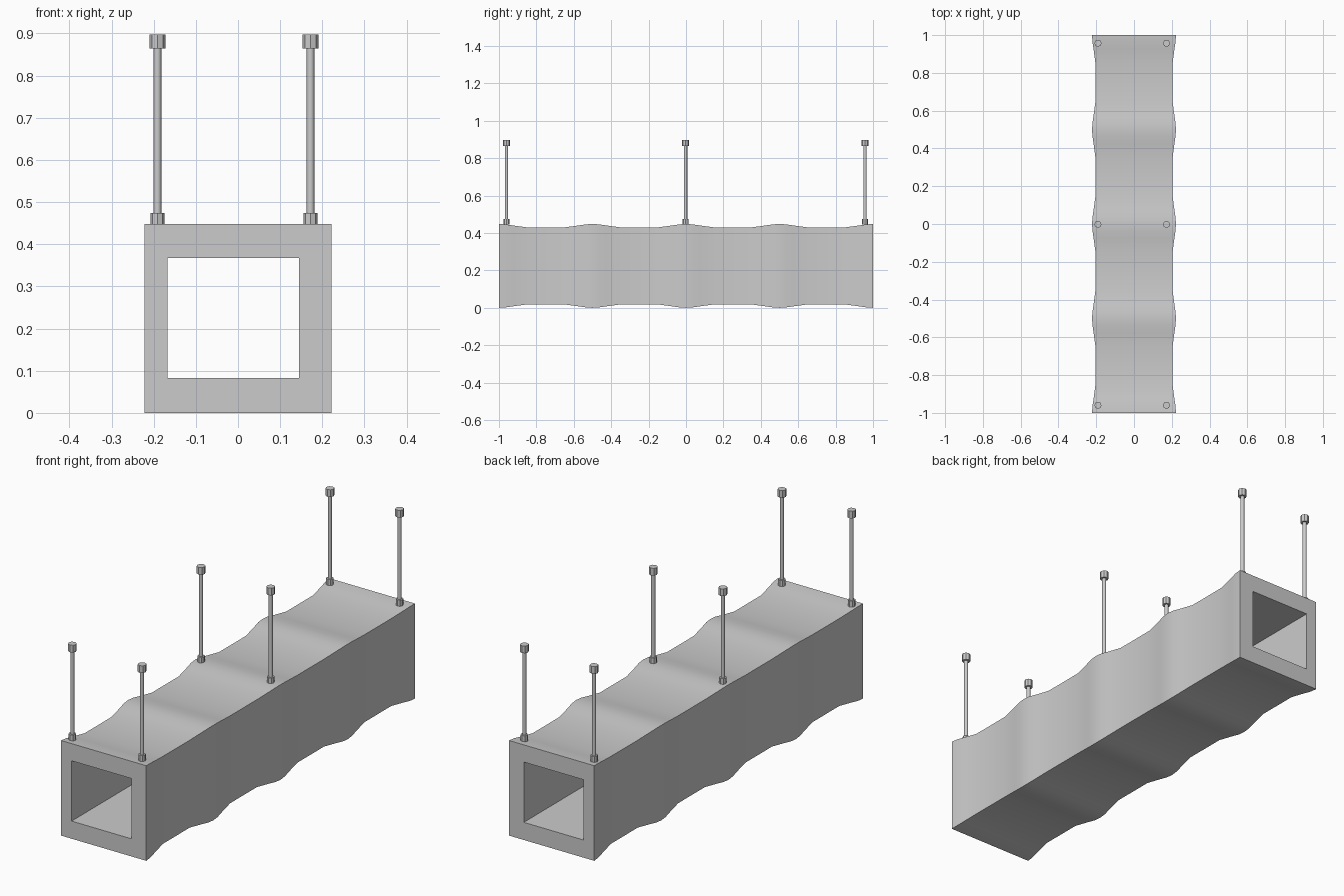
import bpy, bmesh
from math import pi

if "Cube" in bpy.data.objects:
    bpy.data.objects.remove(bpy.data.objects["Cube"])

# Duct: wavy square outer skin around a straight rectangular bore
def inset(y):
    d = abs(y - round(y * 2) / 2)          # distance to the nearest rib
    pts = [(0, 0), (0.035, 0.002), (0.075, 0.008), (0.15, 0.018), (0.3, 0.018)]
    for (a, u), (b, v) in zip(pts, pts[1:]):
        if d <= b:
            return u + (v - u) * (d - a) / (b - a)

offsets = (-0.15, -0.075, -0.035, 0, 0.035, 0.075, 0.15)
ys = sorted({round(c + o, 3) for c in (-1, -0.5, 0, 0.5, 1) for o in offsets
             if abs(c + o) <= 1})

bm = bmesh.new()

def ring(x0, x1, z0, z1, y):
    return [bm.verts.new((x, y, z)) for x, z in
            ((x0, z0), (x1, z0), (x1, z1), (x0, z1))]

def bridge(a, b):
    for i in range(4):
        j = (i + 1) % 4
        bm.faces.new((a[i], a[j], b[j], b[i]))

rings = [ring(-0.167, 0.145, 0.083, 0.367, -1)]
for y in ys:
    s = inset(y)
    rings.append(ring(-0.222 + s, 0.222 - s, s, 0.448 - s, y))
rings.append(ring(-0.167, 0.145, 0.083, 0.367, 1))
for a, b in zip(rings, rings[1:] + rings[:1]):
    bridge(a, b)
bmesh.ops.recalc_face_normals(bm, faces=bm.faces)
mesh = bpy.data.meshes.new("duct")
bm.to_mesh(mesh)
bm.free()
duct = bpy.data.objects.new("duct", mesh)
bpy.context.collection.objects.link(duct)
bpy.context.view_layer.objects.active = duct
duct.select_set(True)
bpy.ops.object.shade_smooth_by_angle(angle=pi / 6)

# Hanger rods with a nut at each end
def cylinder(name, sides, r, x, y, z0, z1):
    bpy.ops.mesh.primitive_cylinder_add(vertices=sides, radius=r, depth=z1 - z0,
                                        location=(x, y, (z0 + z1) / 2))
    bpy.context.object.name = name
    bpy.ops.object.shade_smooth_by_angle(angle=pi / 6)

for y in (-0.96, -0.002, 0.957):
    for x in (-0.191, 0.172):
        cylinder("hanger_rod", 16, 0.009, x, y, 0.445, 0.88)
        cylinder("lower_nut", 8, 0.0162, x, y, 0.445, 0.474)
        cylinder("upper_nut", 8, 0.0188, x, y, 0.864, 0.898)
